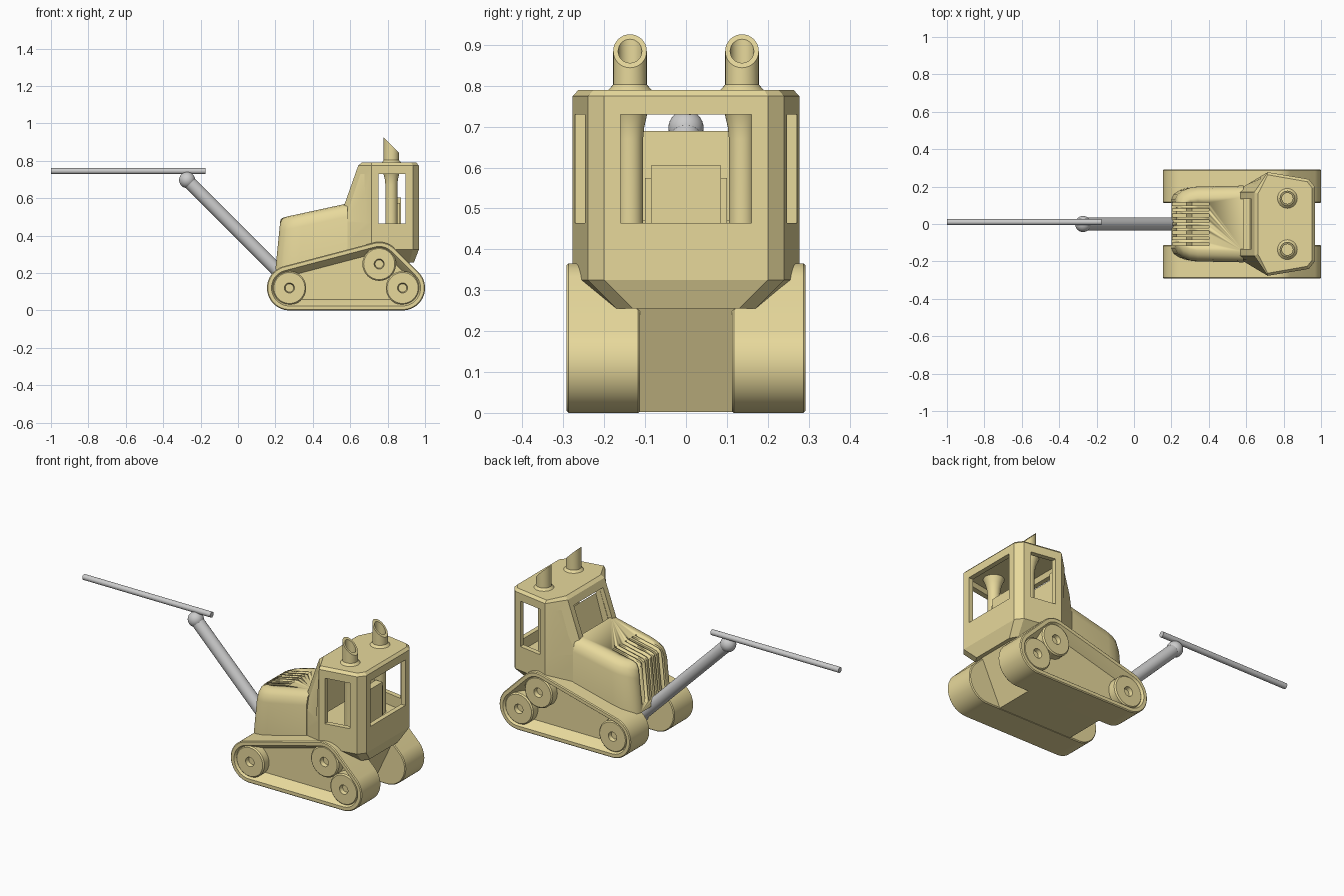
import bpy, bmesh, math
from mathutils import Vector

if "Cube" in bpy.data.objects:
    bpy.data.objects.remove(bpy.data.objects["Cube"])

yellow = bpy.data.materials.new("yellow_paint")
yellow.diffuse_color = (0.80, 0.69, 0.33, 1)
yellow.use_nodes = True
yellow.node_tree.nodes["Principled BSDF"].inputs["Base Color"].default_value = yellow.diffuse_color


def loft(name, rings, mat=yellow, angle=30):
    """Skin a list of equal-length rings and cap both ends."""
    bm = bmesh.new()
    vs = [[bm.verts.new(p) for p in r] for r in rings]
    n = len(rings[0])
    for a, b in zip(vs, vs[1:]):
        for i in range(n):
            j = (i + 1) % n
            bm.faces.new((a[i], a[j], b[j], b[i]))
    bm.faces.new(vs[0])
    bm.faces.new(vs[-1])
    bmesh.ops.recalc_face_normals(bm, faces=bm.faces)
    me = bpy.data.meshes.new(name)
    bm.to_mesh(me)
    bm.free()
    ob = bpy.data.objects.new(name, me)
    bpy.context.collection.objects.link(ob)
    if mat:
        me.materials.append(mat)
    smooth(ob, angle)
    return ob


def smooth(ob, angle=30):
    bpy.ops.object.select_all(action='DESELECT')
    bpy.context.view_layer.objects.active = ob
    ob.select_set(True)
    bpy.ops.object.shade_smooth_by_angle(angle=math.radians(angle))


def prism(name, pts, y0, y1, mat=yellow):
    """Extrude an xz outline along y."""
    return loft(name, [[(x, y, z) for x, z in pts] for y in (y0, y1)], mat)


def box(name, x0, x1, y0, y1, z0, z1, mat=yellow):
    return prism(name, [(x0, z0), (x1, z0), (x1, z1), (x0, z1)], y0, y1, mat)


def cut(ob, cutter):
    cutter.hide_render = True
    m = ob.modifiers.new("cut", 'BOOLEAN')
    m.operation, m.solver, m.object = 'DIFFERENCE', 'EXACT', cutter
    bpy.context.view_layer.objects.active = ob
    bpy.ops.object.modifier_apply(modifier=m.name)
    bpy.data.objects.remove(cutter)


def rod(name, a, b, r, n=32):
    a, b = Vector(a), Vector(b)
    q = (b - a).to_track_quat('Z', 'Y')
    ring = [Vector((r * math.cos(t), r * math.sin(t), 0))
            for t in (2 * math.pi * i / n for i in range(n))]
    return loft(name, [[p + q @ v for v in ring] for p in (a, b)], None)


# Crawler tracks: hull around three wheels, with a sloped recess on the outside
WHEELS = [(0.275, 0.12, 0.12), (0.755, 0.248, 0.118), (0.88, 0.12, 0.12)]


def hull(inset, y, n=96):
    out = []
    for i in range(n):
        t = 2 * math.pi * (i + 0.5) / n
        c, s = math.cos(t), math.sin(t)
        x, z, r = max(WHEELS, key=lambda w: w[0] * c + w[1] * s + w[2])
        out.append((x + (r - inset) * c, y, z + (r - inset) * s))
    return out


def disc(x, z, r, y, n=32):
    return [(x + r * math.cos(2 * math.pi * i / n), y,
             z + r * math.sin(2 * math.pi * i / n)) for i in range(n)]


for s, side in ((1, "left"), (-1, "right")):
    loft("track_" + side, [hull(d, s * y) for d, y in (
        (0.005, 0.112), (0, 0.117), (0, 0.287), (0.005, 0.292),
        (0.024, 0.292), (0.028, 0.287), (0.058, 0.235))])
    for k, (x, z, r) in enumerate(WHEELS):
        loft(f"wheel_{side}_{k}", [disc(x, z, rr, s * y) for rr, y in (
            (0.09, 0.21), (0.09, 0.277), (0.083, 0.284), (0.045, 0.284),
            (0.027, 0.284), (0.022, 0.262))])

# Belly between the tracks
prism("chassis", [(0.33, 0.002), (0.80, 0.002), (0.925, 0.27), (0.90, 0.33),
                  (0.33, 0.33)], -0.12, 0.12)


# Engine hood: chamfered sections swept backwards, leaning front
def hood_ring(x, w, zt, lean, c=0.035, zb=0.22):
    half = [(w, zb), (w, zt - 2 * c), (w - 0.3 * c, zt - 0.8 * c), (w - c, zt - 0.15 * c), (w - 1.7 * c, zt)]
    pts = half + [(-y, z) for y, z in reversed(half)]
    return [(x + (z - zb) * lean, y, z) for y, z in pts]


hood = loft("hood", [hood_ring(*a) for a in (
    (0.200, 0.130, 0.485, 0.10), (0.212, 0.158, 0.495, 0.10),
    (0.24, 0.178, 0.503, 0.09), (0.28, 0.193, 0.510, 0.07),
    (0.33, 0.200, 0.519, 0.04), (0.585, 0.205, 0.572, 0))], angle=35)
for i in range(8):
    y = (i - 3.5) * 0.0305
    cut(hood, prism("slot", [(0.15, 0.26), (0.15, 0.62), (0.40, 0.62), (0.40, 0.50),
                             (0.31, 0.43), (0.28, 0.26)], y - 0.007, y + 0.007))


# Cab shell
def cab_ring(z, xf, d=0.0, yf=0.17, low=False):
    if low:
        half = [(xf, 0.14), (0.71, 0.20), (0.915, 0.17), (0.94, 0.13)]
    else:
        half = [(xf + d, yf - d * 0.7), (0.715, 0.277 - d), (0.935 - d * 0.6, 0.24 - d),
                (0.967 - d, 0.20 - d * 0.6)]
    return [(x, y, z) for x, y in half] + [(x, -y, z) for x, y in reversed(half)]


cab = loft("cab", [cab_ring(0.255, 0.55, low=True), cab_ring(0.325, 0.535),
                   cab_ring(0.47, 0.535), cab_ring(0.775, 0.643),
                   cab_ring(0.79, 0.648, 0.014)], angle=20)
cut(cab, loft("cab_hollow", [cab_ring(0.40, 0.535, 0.028), cab_ring(0.47, 0.535, 0.028),
                             cab_ring(0.762, 0.638, 0.028)]))
cut(cab, box("side_window", 0.75, 0.895, -0.4, 0.4, 0.465, 0.73))
cut(cab, prism("quarter_window", [(0.572, 0.485), (0.685, 0.47), (0.675, 0.73), (0.655, 0.73)],
               -0.4, 0.4))
cut(cab, box("rear_window", 0.90, 1.05, -0.16, 0.16, 0.465, 0.73))
cut(cab, prism("windshield", [(0.45, 0.50), (0.62, 0.50), (0.69, 0.735), (0.45, 0.735)],
               -0.135, 0.135))
smooth(cab, 20)

# Seat inside the cab
box("seat_back", 0.83, 0.872, -0.085, 0.085, 0.39, 0.605)
box("seat_base", 0.79, 0.865, -0.10, 0.10, 0.39, 0.46)
for s, side in ((1, "left"), (-1, "right")):
    box("armrest_" + side, 0.80, 0.865, s * 0.08, s * 0.10, 0.39, 0.575)


# Exhaust stacks on the roof and their pipes through the cab
def level(x0, y0, r, z, slant=0.0, n=32):
    return [(x0 + r * math.cos(t), y0 + r * math.sin(t), z - slant * r * math.cos(t))
            for t in (2 * math.pi * i / n for i in range(n))]


for s, side in ((1, "left"), (-1, "right")):
    y = s * 0.137
    loft("exhaust_stack_" + side, [level(0.82, y, *a) for a in (
        (0.053, 0.78), (0.053, 0.79), (0.041, 0.803), (0.041, 0.885, 1.0),
        (0.029, 0.885, 1.0), (0.029, 0.80))])
    loft("exhaust_pipe_" + side, [level(0.82, y, r, z) for r, z in (
        (0.032, 0.39), (0.032, 0.67), (0.035, 0.70), (0.042, 0.73), (0.056, 0.765))])

# Grey boom arm with ball joints and long crossbar
top, base = (-0.272, 0, 0.697), (0.29, 0, 0.135)
rod("boom_arm", base, top, 0.035)
for name, p in (("top_ball_joint", top), ("base_ball_joint", base)):
    bpy.ops.mesh.primitive_uv_sphere_add(segments=32, ring_count=16, radius=0.043, location=p)
    ball = bpy.context.object
    ball.name = name
    smooth(ball)
rod("crossbar", (-1.0, 0.01, 0.745), (-0.175, 0.01, 0.745), 0.016)
